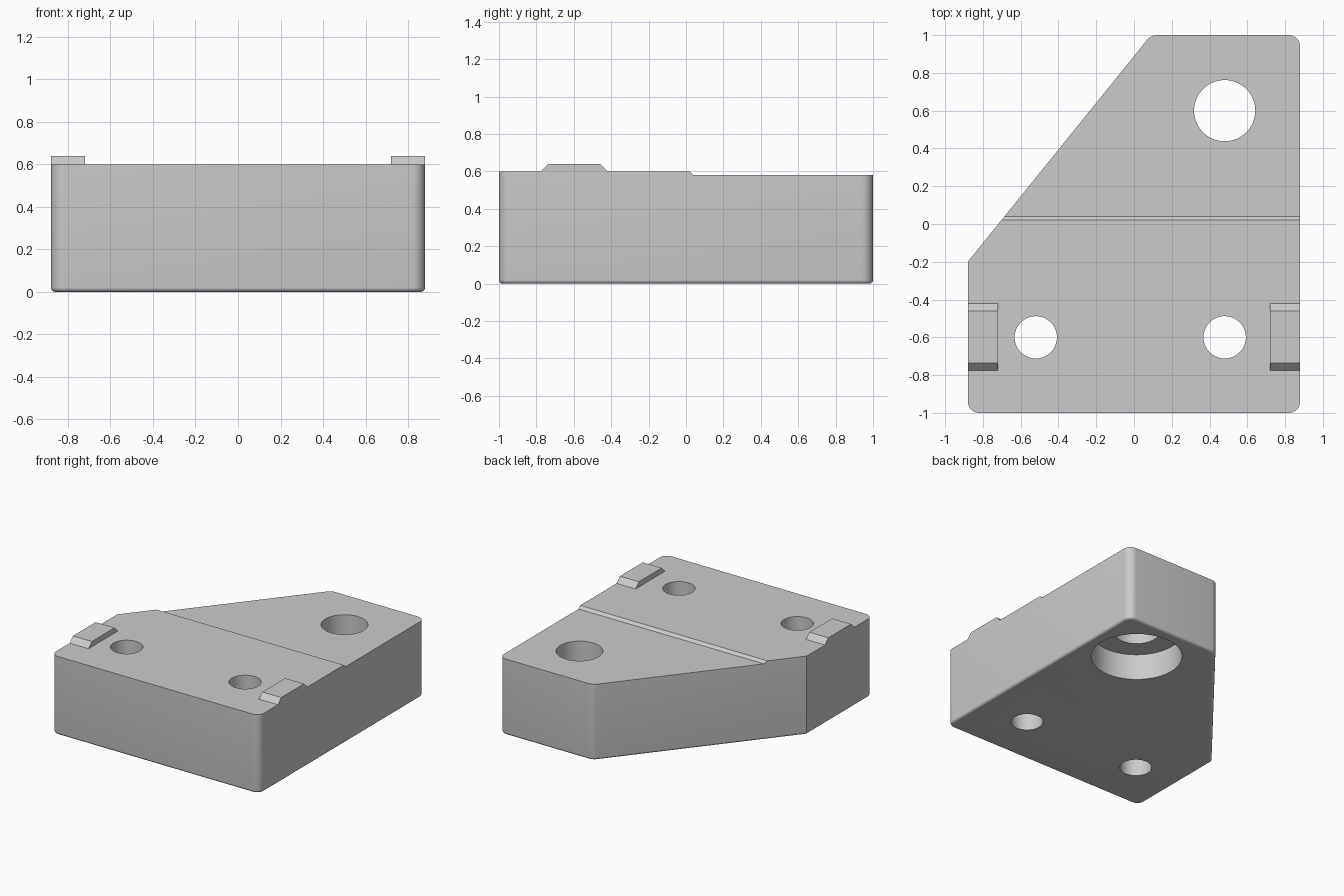
import bpy, bmesh

cube = bpy.data.objects.get("Cube")
if cube:
    bpy.data.objects.remove(cube, do_unlink=True)

GREY = (0.6, 0.6, 0.6, 1)
grey = bpy.data.materials.new("plain grey")
grey.use_nodes = True
grey.diffuse_color = GREY
grey.node_tree.nodes["Principled BSDF"].inputs["Base Color"].default_value = GREY

TOP, LOW_TOP = 0.6, 0.58
HALF_W = 0.88


def add_object(name, bm):
    bmesh.ops.recalc_face_normals(bm, faces=bm.faces)
    mesh = bpy.data.meshes.new(name)
    bm.to_mesh(mesh)
    bm.free()
    mesh.materials.append(grey)
    obj = bpy.data.objects.new(name, mesh)
    bpy.context.collection.objects.link(obj)
    return obj


def prism(points, offset):
    """Extrude a closed loop of 3D points along an offset."""
    bm = bmesh.new()
    face = bm.faces.new([bm.verts.new(p) for p in points])
    ext = bmesh.ops.extrude_face_region(bm, geom=[face])["geom"]
    bmesh.ops.translate(bm, vec=offset,
                        verts=[g for g in ext if isinstance(g, bmesh.types.BMVert)])
    bmesh.ops.recalc_face_normals(bm, faces=bm.faces)
    return bm


def round_edges(bm, test, width, segments):
    edges = [e for e in bm.edges if test(*(v.co for v in e.verts))]
    bmesh.ops.bevel(bm, geom=edges, offset=width, segments=segments,
                    profile=0.5, affect='EDGES')


# Block: five-sided outline with one slanted corner
outline = [(-HALF_W, -1, 0), (HALF_W, -1, 0), (HALF_W, 1, 0),
           (0.09, 1, 0), (-HALF_W, -0.2, 0)]
bm = prism(outline, (0, 0, TOP))


def upright(a, b):
    return abs(a.z - b.z) > 0.5


# Rounded upright corners, then the rounded bottom rim
round_edges(bm, lambda a, b: upright(a, b) and abs(a.y) > 0.9 and abs(a.x) > 0.5, 0.06, 8)
round_edges(bm, lambda a, b: upright(a, b) and a.y > 0.99 and a.x < 0.2, 0.03, 6)
round_edges(bm, lambda a, b: max(a.z, b.z) < 0.001, 0.02, 5)

# Shallow sloped step across the top
for y in (0.02, 0.04):
    bmesh.ops.bisect_plane(bm, geom=bm.verts[:] + bm.edges[:] + bm.faces[:],
                           plane_co=(0, y, 0), plane_no=(0, 1, 0))
for v in bm.verts:
    if v.co.z > TOP - 0.001 and v.co.y > 0.03:
        v.co.z = LOW_TOP
block = add_object("block", bm)


# Screw holes and the wide recess under the large hole
def drill(x, y, radius, z_low, z_high):
    bpy.ops.mesh.primitive_cylinder_add(vertices=64, radius=radius, depth=z_high - z_low,
                                        location=(x, y, (z_low + z_high) / 2))
    cutter = bpy.context.object
    cutter.name = "hole_cutter"
    cutter.hide_render = True
    cutter.data.materials.append(grey)
    mod = block.modifiers.new("hole", 'BOOLEAN')
    mod.operation = 'DIFFERENCE'
    mod.solver = 'EXACT'
    mod.object = cutter
    bpy.context.view_layer.objects.active = block
    bpy.ops.object.modifier_apply(modifier=mod.name)
    bpy.data.objects.remove(cutter, do_unlink=True)


for x in (-0.52, 0.48):
    drill(x, -0.6, 0.112, -0.1, 0.8)
drill(0.48, 0.6, 0.162, -0.1, 0.8)
drill(0.48, 0.6, 0.32, -0.1, 0.2)

# Raised tabs with sloped ends on both sides
for name, x in (("right_tab", -HALF_W), ("left_tab", 0.72)):
    profile = [(x, -0.775, TOP), (x, -0.735, 0.64), (x, -0.46, 0.64), (x, -0.42, TOP)]
    add_object(name, prism(profile, (0.16, 0, 0)))

# Smooth the round parts, keep corners crisp
bpy.ops.object.select_all(action='DESELECT')
block.select_set(True)
bpy.context.view_layer.objects.active = block
bpy.ops.object.shade_smooth_by_angle(angle=0.5)
